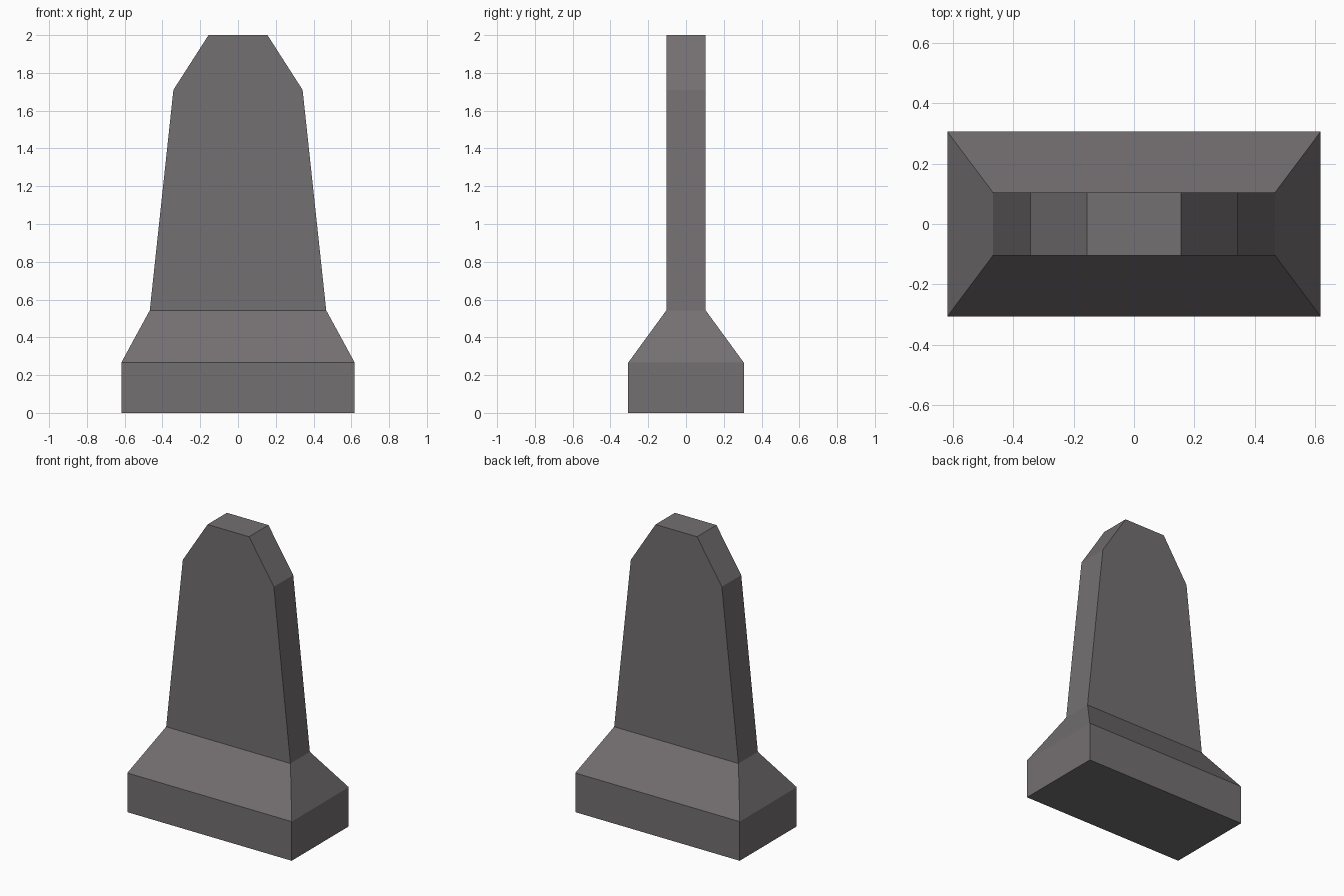
import bpy
import bmesh

if "Cube" in bpy.data.objects:
    bpy.data.objects.remove(bpy.data.objects["Cube"])

stone = bpy.data.materials.new("dark grey stone")
stone.diffuse_color = (0.175, 0.16, 0.166, 1.0)
stone.use_nodes = True
stone.node_tree.nodes["Principled BSDF"].inputs["Base Color"].default_value = stone.diffuse_color


def stacked_block(name, levels):
    """Closed block made of rectangular rings (half width, half depth, z)."""
    bm = bmesh.new()
    rings = []
    for hx, hy, z in levels:
        corners = ((-1, -1), (1, -1), (1, 1), (-1, 1))
        rings.append([bm.verts.new((sx * hx, sy * hy, z)) for sx, sy in corners])
    for low, high in zip(rings, rings[1:]):
        for i in range(4):
            j = (i + 1) % 4
            bm.faces.new((low[i], low[j], high[j], high[i]))
    bm.faces.new(rings[0][::-1])
    bm.faces.new(rings[-1])
    bmesh.ops.recalc_face_normals(bm, faces=bm.faces)
    mesh = bpy.data.meshes.new(name)
    bm.to_mesh(mesh)
    bm.free()
    mesh.materials.append(stone)
    obj = bpy.data.objects.new(name, mesh)
    bpy.context.collection.objects.link(obj)
    return obj


# One continuous stone: plinth, sloped shoulder, tapering slab, chamfered top
stacked_block("standing_stone", [
    (0.618, 0.306, 0.0),
    (0.618, 0.306, 0.266),
    (0.467, 0.104, 0.543),
    (0.342, 0.104, 1.71),
    (0.156, 0.104, 2.0),
])
